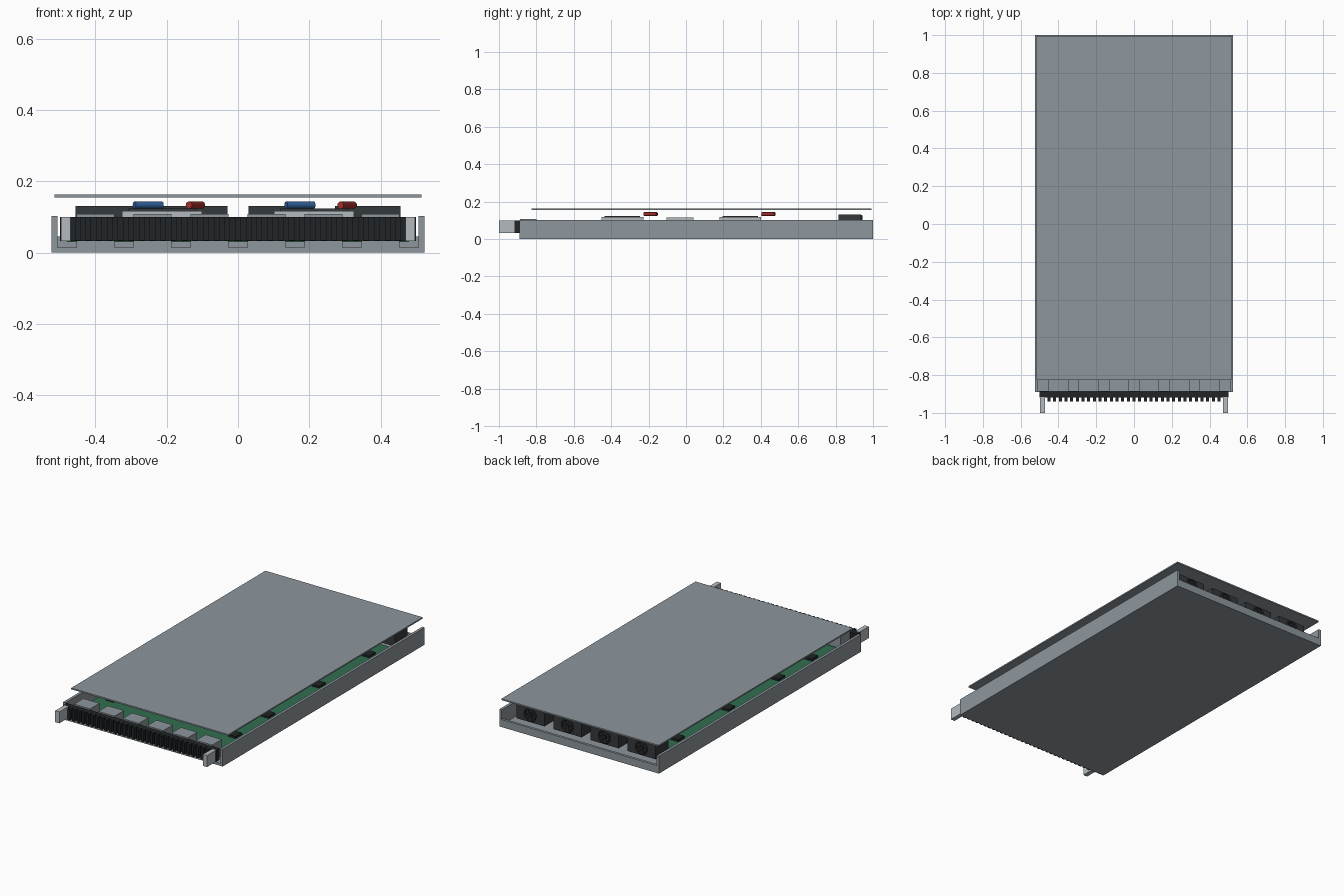
import bpy, math
from mathutils import Vector

if "Cube" in bpy.data.objects:
    bpy.data.objects.remove(bpy.data.objects["Cube"])


def material(name, rgb):
    m = bpy.data.materials.new(name)
    m.diffuse_color = (*rgb, 1)
    m.use_nodes = True
    m.node_tree.nodes["Principled BSDF"].inputs["Base Color"].default_value = m.diffuse_color
    return m


STEEL = material("steel", (0.27, 0.31, 0.34))
SILVER = material("silver", (0.45, 0.49, 0.52))
BLACK = material("black", (0.015, 0.018, 0.02))
DARK = material("dark_grey", (0.035, 0.04, 0.045))
GREEN = material("board_green", (0.03, 0.16, 0.08))
BLUE = material("blue", (0.03, 0.12, 0.32))
RED = material("red", (0.35, 0.03, 0.025))


def box(name, x, y, z, mat):
    """Box from (min, max) ranges on each axis."""
    bpy.ops.mesh.primitive_cube_add(size=1, location=[(a + b) / 2 for a, b in (x, y, z)])
    o = bpy.context.object
    o.scale = [b - a for a, b in (x, y, z)]
    bpy.ops.object.transform_apply(location=False, rotation=False, scale=True)
    o.name = name
    o.data.materials.append(mat)
    return o


def rod(name, start, end, radius, mat, sides=16):
    a, b = Vector(start), Vector(end)
    bpy.ops.mesh.primitive_cylinder_add(vertices=sides, radius=radius, depth=(b - a).length,
                                        location=(a + b) / 2)
    o = bpy.context.object
    o.rotation_euler = (b - a).to_track_quat('Z', 'Y').to_euler()
    o.name = name
    o.data.materials.append(mat)
    bpy.ops.object.shade_smooth_by_angle()
    return o


# Open chassis tray and raised lid
box("chassis_floor", (-0.523, 0.523), (-0.89, 1.0), (0, 0.014), STEEL)
box("chassis_rear_lip", (-0.507, 0.507), (0.985, 1.0), (0.014, 0.045), STEEL)
for s, side in ((-1, "left"), (1, "right")):
    box(f"chassis_wall_{side}", sorted((s * 0.507, s * 0.523)), (-0.89, 1.0), (0.014, 0.102), STEEL)
    # Rack handles
    box(f"front_handle_{side}", sorted((s * 0.47, s * 0.497)), (-1.0, -0.915), (0.032, 0.1), SILVER)
box("lid", (-0.515, 0.515), (-0.825, 0.992), (0.155, 0.163), STEEL)

# Front grille with vertical slats
box("bezel", (-0.5, 0.5), (-0.918, -0.885), (0.032, 0.1), BLACK)
for i in range(31):
    x = (i - 15) * 0.03
    box(f"bezel_slat_{i + 1}", (x - 0.008, x + 0.008), (-0.94, -0.917), (0.034, 0.1), BLACK)

# Drive modules behind the grille
for i in range(6):
    x = (i - 2.5) * 0.16
    box(f"drive_{i + 1}", (x - 0.053, x + 0.053), (-0.888, -0.8), (0.014, 0.108), STEEL)

# Main board
box("main_board", (-0.48, 0.48), (-0.79, 0.8), (0.03, 0.04), GREEN)
for sx in (-1, 1):
    for sy in (-0.7, 0, 0.7):
        rod("board_standoff", (sx * 0.42, sy, 0.012), (sx * 0.42, sy, 0.032), 0.012, SILVER, 8)
    for y in (-0.6, -0.29, 0.18, 0.65):
        box("edge_chip", (sx * 0.4 - 0.025, sx * 0.4 + 0.025), (y - 0.03, y + 0.03), (0.04, 0.052), BLACK)

# Processor coolers with their blue and red capacitors
for cx in (-0.213, 0.213):
    for cy in (-0.34, 0.29):
        box("heat_sink", (cx - 0.112, cx + 0.112), (cy - 0.112, cy + 0.112), (0.04, 0.117), SILVER)
        box("heat_sink_cap", (cx - 0.095, cx + 0.095), (cy - 0.095, cy + 0.095), (0.117, 0.124), DARK)
        rod("blue_capacitor", (cx - 0.078, cy + 0.13, 0.133), (cx, cy + 0.17, 0.133), 0.01, BLUE)
        rod("red_capacitor", (cx + 0.075, cy + 0.117, 0.133), (cx + 0.112, cy + 0.185, 0.133), 0.01, RED)
    box("chipset_cooler", (cx - 0.075, cx + 0.075), (-0.105, 0.04), (0.04, 0.115), SILVER)

# Rear fans
for i in range(4):
    x = (i - 1.5) * 0.243
    box(f"fan_body_{i + 1}", (x - 0.092, x + 0.092), (0.815, 0.935), (0.042, 0.13), DARK)
    bpy.ops.mesh.primitive_torus_add(major_segments=24, minor_segments=8, major_radius=0.035,
                                     minor_radius=0.006, location=(x, 0.938, 0.087),
                                     rotation=(math.pi / 2, 0, 0))
    ring = bpy.context.object
    ring.name = f"fan_ring_{i + 1}"
    ring.data.materials.append(DARK)
    bpy.ops.object.shade_smooth_by_angle()
    rod(f"fan_hub_{i + 1}", (x, 0.93, 0.087), (x, 0.945, 0.087), 0.013, BLACK)
    for k in range(3):
        blade = box(f"fan_blade_{i + 1}_{k + 1}", (x - 0.035, x + 0.035), (0.932, 0.94), (0.084, 0.09), BLACK)
        blade.rotation_euler.y = k * math.pi / 3
